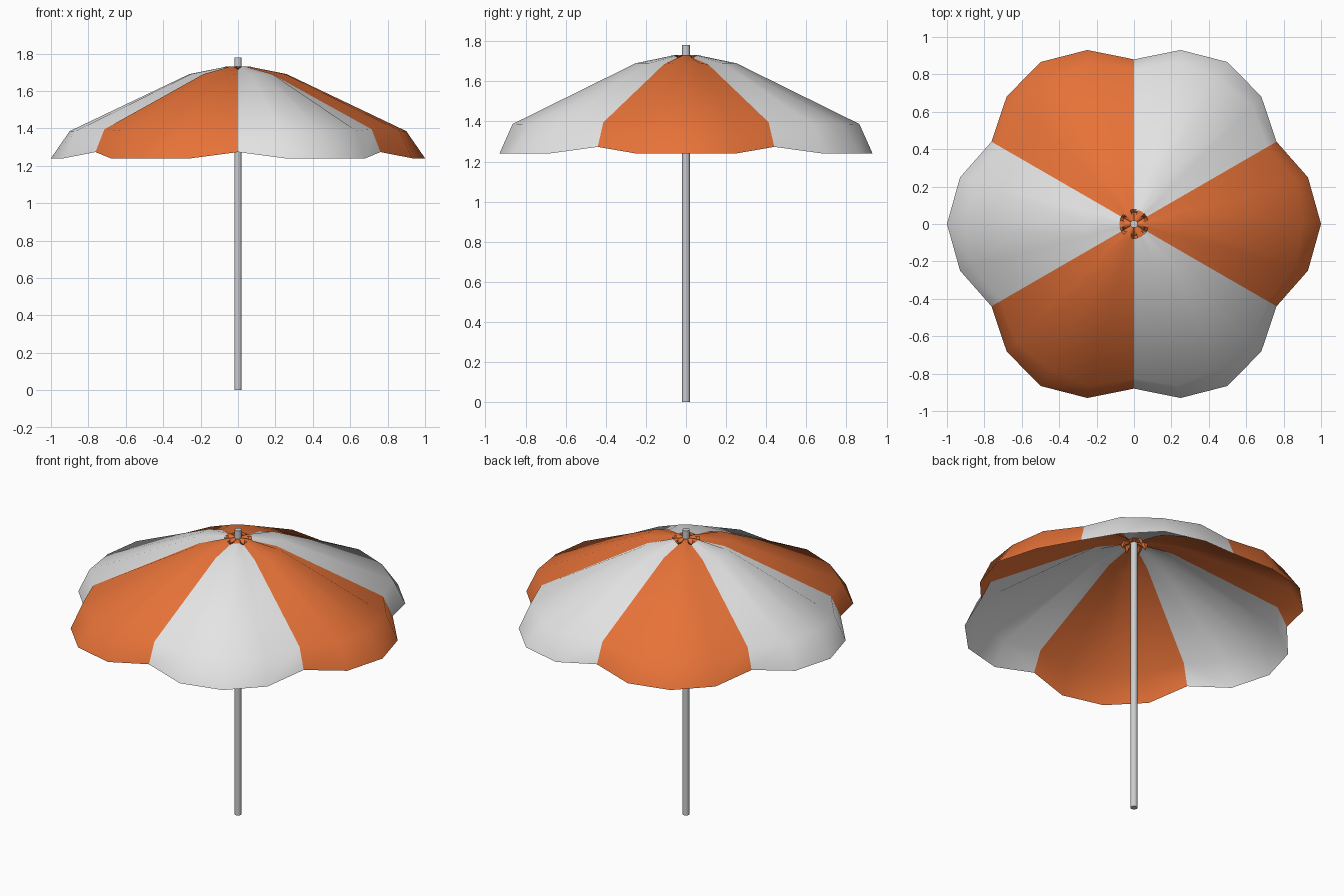
import bpy, bmesh, math

if "Cube" in bpy.data.objects:
    bpy.data.objects.remove(bpy.data.objects["Cube"])


def material(name, rgb):
    m = bpy.data.materials.new(name)
    m.diffuse_color = (*rgb, 1)
    m.use_nodes = True
    m.node_tree.nodes["Principled BSDF"].inputs["Base Color"].default_value = m.diffuse_color
    return m


orange = material("orange cloth", (0.80, 0.17, 0.04))
white = material("white cloth", (0.78, 0.78, 0.78))
metal = material("grey metal", (0.60, 0.61, 0.62))

SEG = 24  # four segments per panel, six panels


def ring_sheet(name, profiles, mats, mat_rule):
    """Radial sheet. profiles: panel centre, quarter and seam lists of (r, z)."""
    bm = bmesh.new()
    rings = []
    for level in range(len(profiles[0])):
        ring = []
        for i in range(SEG):
            r, z = profiles[(0, 1, 2, 1)[i % 4]][level]
            a = math.tau * i / SEG
            ring.append(bm.verts.new((r * math.cos(a), r * math.sin(a), z)))
        rings.append(ring)
    for low, high in zip(rings, rings[1:]):
        for i in range(SEG):
            j = (i + 1) % SEG
            f = bm.faces.new((low[i], low[j], high[j], high[i]))
            f.material_index = mat_rule(i)
    me = bpy.data.meshes.new(name)
    bm.to_mesh(me)
    bm.free()
    ob = bpy.data.objects.new(name, me)
    bpy.context.collection.objects.link(ob)
    for m in mats:
        me.materials.append(m)
    smooth(ob, 45)
    return ob


def smooth(ob, angle):
    bpy.ops.object.select_all(action='DESELECT')
    ob.select_set(True)
    bpy.context.view_layer.objects.active = ob
    bpy.ops.object.shade_smooth_by_angle(angle=math.radians(angle))


# Scalloped canopy, alternate panels orange and white
ring_sheet("canopy", [
    [(1.0, 1.24), (0.90, 1.385), (0.26, 1.69), (0.07, 1.728)],
    [(0.963, 1.24), (0.895, 1.387), (0.26, 1.69), (0.07, 1.728)],
    [(0.88, 1.273), (0.825, 1.395), (0.22, 1.685), (0.07, 1.715)],
], [orange, white], lambda i: ((i + 2) // 4) % 2)

# Orange centre cap, dimpled where the seams meet it
ring_sheet("centre_cap", [
    [(0.078, 1.728), (0.06, 1.731), (0.045, 1.731), (0.018, 1.73)],
    [(0.078, 1.728), (0.06, 1.731), (0.045, 1.731), (0.018, 1.73)],
    [(0.078, 1.722), (0.065, 1.69), (0.05, 1.715), (0.018, 1.73)],
], [orange], lambda i: 0)

# Pole
bpy.ops.mesh.primitive_cylinder_add(vertices=12, radius=0.02, depth=1.78, location=(0, 0, 0.89))
pole = bpy.context.object
pole.name = "pole"
pole.data.materials.append(metal)
smooth(pole, 40)
